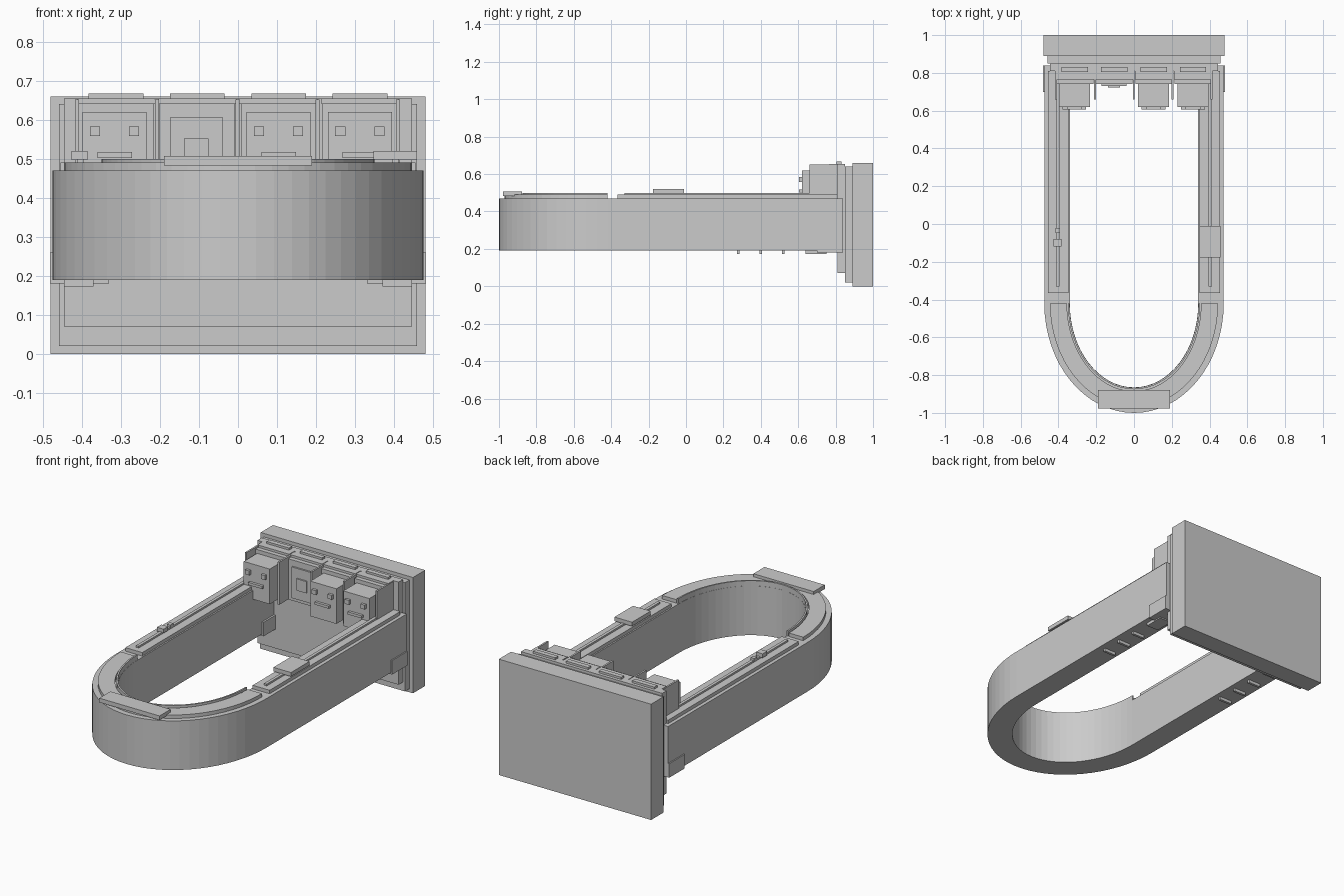
import bpy, bmesh, math

if "Cube" in bpy.data.objects:
    bpy.data.objects.remove(bpy.data.objects["Cube"])

grey = bpy.data.materials.new("plain_grey")
grey.diffuse_color = (0.6, 0.6, 0.6, 1)
grey.use_nodes = True
grey.node_tree.nodes["Principled BSDF"].inputs["Base Color"].default_value = grey.diffuse_color


def finish(name, bm):
    bmesh.ops.recalc_face_normals(bm, faces=bm.faces)
    me = bpy.data.meshes.new(name)
    bm.to_mesh(me)
    bm.free()
    me.materials.append(grey)
    ob = bpy.data.objects.new(name, me)
    bpy.context.collection.objects.link(ob)
    return ob


def box(name, x0, x1, y0, y1, z0, z1):
    bm = bmesh.new()
    bmesh.ops.create_cube(bm, size=1)
    for v in bm.verts:
        v.co = ((x0 + x1) / 2 + v.co.x * (x1 - x0),
                (y0 + y1) / 2 + v.co.y * (y1 - y0),
                (z0 + z1) / 2 + v.co.z * (z1 - z0))
    return finish(name, bm)


CY = -0.42  # where the straight sides meet the curved end


def arc(rx, ry, n=32):
    return [(-rx * math.cos(math.pi * i / n), CY - ry * math.sin(math.pi * i / n))
            for i in range(n + 1)]


def u_shape(name, outer, inner, z0, z1, y_end=None):
    """Extruded half-ellipse strip, with straight arms up to y_end if given."""
    rows = []
    for r in (outer, inner):
        pts = arc(*r)
        if y_end is not None:
            pts = [(-r[0], y_end)] + pts + [(r[0], y_end)]
        rows.append(pts)
    bm = bmesh.new()
    rings = []
    for (ox, oy), (ix, iy) in zip(*rows):
        rings.append([bm.verts.new(c) for c in
                      ((ox, oy, z0), (ox, oy, z1), (ix, iy, z1), (ix, iy, z0))])
    for a, b in zip(rings, rings[1:]):
        for k in range(4):
            m = (k + 1) % 4
            bm.faces.new((a[k], a[m], b[m], b[k]))
    bm.faces.new(rings[0])
    bm.faces.new(rings[-1])
    return finish(name, bm)


# Stepped back panel
box("back_panel", -0.48, 0.48, 0.89, 1.0, 0, 0.66)
box("back_panel_step", -0.458, 0.458, 0.85, 0.89, 0.02, 0.64)
box("back_panel_inner", -0.445, 0.445, 0.81, 0.85, 0.07, 0.655)

# U-shaped counter and its curved top plates
u_shape("counter_band", (0.475, 0.58), (0.34, 0.445), 0.19, 0.47, 0.84)
u_shape("curved_top_plate", (0.445, 0.55), (0.355, 0.465), 0.47, 0.49)
u_shape("curved_inner_trim", (0.35, 0.455), (0.341, 0.446), 0.47, 0.50)
box("front_plaque", -0.19, 0.19, -0.978, -0.878, 0.483, 0.507)

# Parts repeated on both arms
for side, s in (("left", -1), ("right", 1)):
    def arm(name, a, b, *rest):
        x0, x1 = sorted((s * a, s * b))
        box(side + "_" + name, x0, x1, *rest)
    arm("top_plate", 0.348, 0.455, -0.365, 0.81, 0.47, 0.49)
    arm("top_rail", 0.395, 0.412, -0.33, 0.81, 0.49, 0.50)
    arm("wall_bracket", 0.33, 0.482, 0.70, 0.84, 0.18, 0.26)
    arm("under_plate", 0.37, 0.445, 0.64, 0.75, 0.173, 0.19)
    for i in range(3):
        y = 0.28 + 0.12 * i
        arm("under_slat", 0.37, 0.445, y - 0.007, y + 0.007, 0.173, 0.19)

# Items standing on the arms
box("right_tray", 0.347, 0.458, -0.177, -0.01, 0.497, 0.52)
box("left_large_item", -0.427, -0.385, -0.12, -0.08, 0.497, 0.52)
box("left_small_item", -0.416, -0.393, -0.047, -0.02, 0.497, 0.513)

# Four bays with roof strips and dividing fins
for i in range(4):
    c = -0.3125 + 0.2083 * i
    box("bay", c - 0.097, c + 0.097, 0.74, 0.815, 0.41, 0.642)
    box("bay_lintel", c - 0.1, c + 0.1, 0.765, 0.82, 0.642, 0.655)
    box("bay_cap", c - 0.07, c + 0.07, 0.805, 0.832, 0.655, 0.667)
for i in range(5):
    x = -0.4125 + 0.2055 * i
    box("bay_fin", x - 0.005, x + 0.005, 0.66, 0.82, 0.41, 0.652)

# Block heads with eyes and mouth
for c in (-0.316, 0.104, 0.312):
    box("head", c - 0.082, c + 0.082, 0.62, 0.75, 0.42, 0.62)
    for e in (-0.05, 0.05):
        box("eye", c + e - 0.013, c + e + 0.013, 0.605, 0.625, 0.558, 0.583)
    box("mouth", c - 0.044, c + 0.044, 0.605, 0.625, 0.502, 0.517)

# Empty bay with a hatch
box("hatch_plate", -0.173, -0.04, 0.73, 0.745, 0.43, 0.607)
box("hatch_window", -0.138, -0.075, 0.722, 0.735, 0.485, 0.552)
